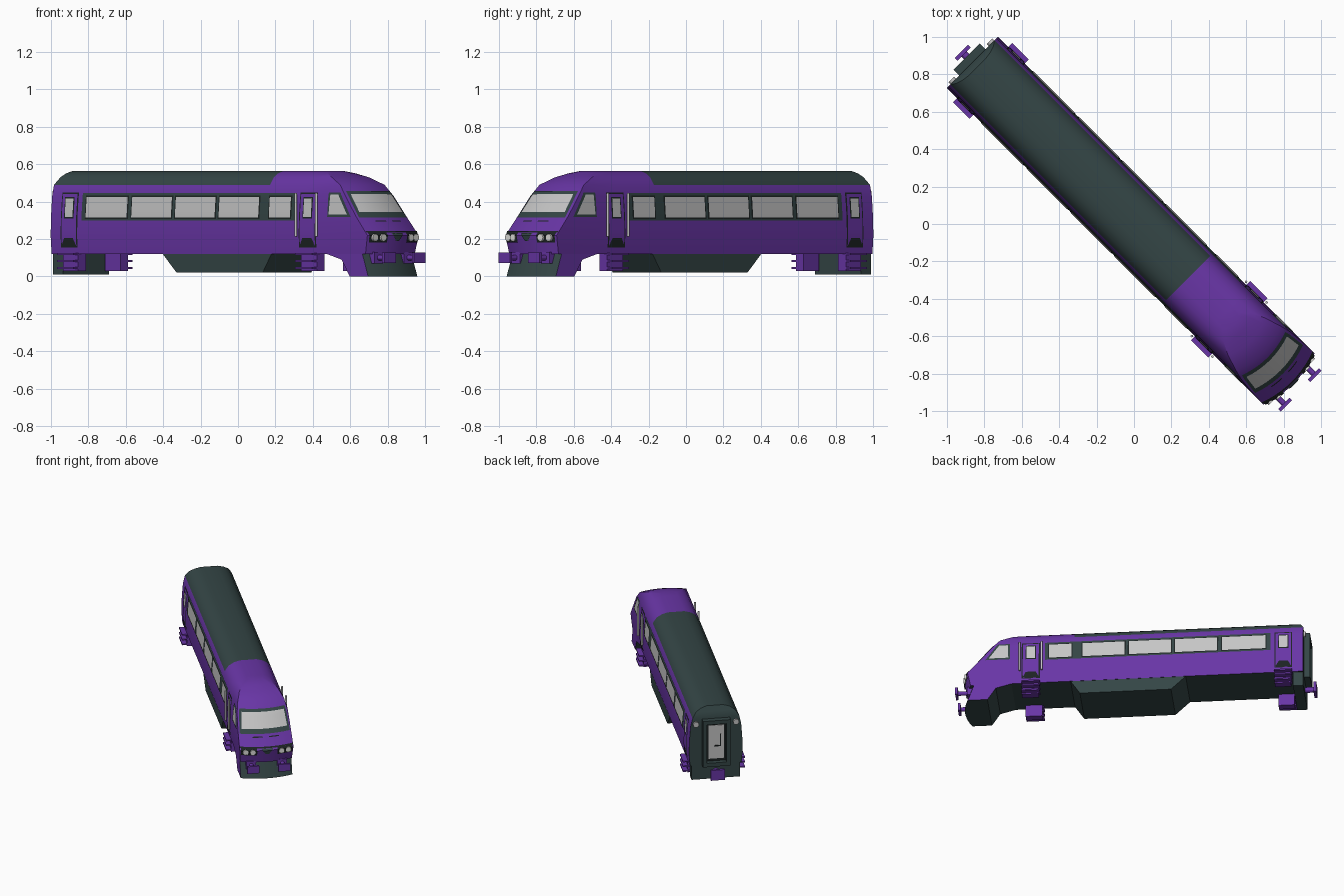
import bpy, bmesh, math
from mathutils import Matrix

cube = bpy.data.objects.get("Cube")
if cube:
    bpy.data.objects.remove(cube)


def material(name, rgb):
    m = bpy.data.materials.new(name)
    m.use_nodes = True
    m.diffuse_color = (*rgb, 1)
    m.node_tree.nodes["Principled BSDF"].inputs["Base Color"].default_value = (*rgb, 1)
    return m


PURPLE = material("purple paint", (0.14, 0.036, 0.38))
DARK = material("dark green grey", (0.034, 0.06, 0.06))
BLACK = material("black trim", (0.012, 0.017, 0.017))
GLASS = material("pale grey glass", (0.56, 0.56, 0.56))
LAMP = material("lamp white", (0.75, 0.75, 0.72))

# Body outline per height: z, half width, nose position
ROWS = [(0.12, 0.186, 1.15), (0.22, 0.194, 1.172), (0.33, 0.19, 1.075),
        (0.43, 0.182, 0.995), (0.49, 0.168, 0.94), (0.53, 0.14, 0.85),
        (0.552, 0.105, 0.78), (0.565, 0.06, 0.73)]
BULGE = 0.035
REAR = -1.223
ROOF_SPLIT = 0.41
COLS = [i / 5 - 1 for i in range(11)]


def outline(z):
    for (z0, v0, f0), (z1, v1, f1) in zip(ROWS, ROWS[1:]):
        if z <= z1:
            k = (z - z0) / (z1 - z0)
            return v0 + k * (v1 - v0), f0 + k * (f1 - f0)
    return ROWS[-1][1:]


def finish(name, bm, mats, smooth=False):
    """Turn a bmesh into an object, set diagonally on the ground plane."""
    mesh = bpy.data.meshes.new(name)
    bm.to_mesh(mesh)
    bm.free()
    ob = bpy.data.objects.new(name, mesh)
    for m in mats:
        mesh.materials.append(m)
    ob.rotation_euler.z = -math.pi / 4
    bpy.context.collection.objects.link(ob)
    if smooth:
        bpy.ops.object.select_all(action='DESELECT')
        ob.select_set(True)
        bpy.context.view_layer.objects.active = ob
        bpy.ops.object.shade_smooth_by_angle(angle=math.radians(28))
    return ob


def box(name, mat, x, y, z):
    """Box from three (low, high) ranges."""
    bm = bmesh.new()
    bmesh.ops.create_cube(bm, size=1)
    for v in bm.verts:
        v.co = [(r[0] + r[1]) / 2 + c * (r[1] - r[0]) for r, c in zip((x, y, z), v.co)]
    return finish(name, bm, [mat])


def rod(name, mat, centre, radius, depth, axis='Z'):
    bm = bmesh.new()
    rot = Matrix.Rotation(math.pi / 2, 4, 'Y') if axis == 'X' else Matrix()
    bmesh.ops.create_cone(bm, cap_ends=True, segments=12, radius1=radius, radius2=radius,
                          depth=depth, matrix=Matrix.Translation(centre) @ rot)
    return finish(name, bm, [mat], True)


def patch(name, mat, where, low, high, z0, z1, off):
    """Thin plate lying on a body surface; low/high are its extents at z0/z1."""
    bm = bmesh.new()
    n = 10
    grid = []
    for j in range(n + 1):
        k = j / n
        a, b = [p + k * (q - p) for p, q in zip(low, high)]
        z = z0 + k * (z1 - z0)
        grid.append([bm.verts.new(where(a + (b - a) * i / n, z, off)) for i in range(n + 1)])
    for r0, r1 in zip(grid, grid[1:]):
        for i in range(n):
            bm.faces.new((r0[i], r0[i + 1], r1[i + 1], r1[i]))
    if where is not nose:
        bm.normal_update()
        if bm.faces[:][0].normal.y * grid[0][0].co.y < 0:
            bmesh.ops.reverse_faces(bm, faces=bm.faces[:])
    return finish(name, bm, [mat], True)


def nose(t, z, off):
    v, f = outline(z)
    return f + BULGE * (1 - t * t) + off * 1.4, t * v, z


def flank(side):
    return lambda u, z, off: (u, side * (outline(z)[0] + off), z)


# Body shell: stacked loops running round the sides, nose and tail
bm = bmesh.new()
loops = []
for z, v, f in ROWS:
    rear = REAR + max(0, z - 0.49) * 0.5
    left = [(u, -v, z) for u in (rear, ROOF_SPLIT, 0.68)]
    right = [(u, -y, h) for u, y, h in reversed(left)]
    loops.append([bm.verts.new(p) for p in left + [nose(t, z, 0) for t in COLS] + right])
n = len(loops[0])
for a, b in zip(loops, loops[1:]):
    for i in range(n):
        j = (i + 1) % n
        bm.faces.new((a[i], a[j], b[j], b[i]))
top = loops[-1]
bm.faces.new((top[0], top[1], top[n - 2], top[n - 1]))
bm.faces.new(top[1:n - 1])
bm.faces.new(loops[0][::-1])
bmesh.ops.recalc_face_normals(bm, faces=bm.faces[:])
for f in bm.faces:
    c = f.calc_center_median()
    roof = c.z > 0.49 and c.x < ROOF_SPLIT
    f.material_index = int(roof or f.normal.x < -0.6 or f.normal.z < -0.9)
finish("body_shell", bm, [PURPLE, DARK], True)

# Nose skirt with purple cheeks and a dark front
bm = bmesh.new()
rings = []
for t in COLS:
    b = BULGE * (1 - t * t)
    rings.append([bm.verts.new((u, t * 0.186, z)) for u, z in (
        (0.84, 0.125), (0.97, 0.09), (1.03, 0), (1.17 + b, 0), (1.125 + b, 0.125))])
for a, b in zip(rings, rings[1:]):
    for i in range(5):
        j = (i + 1) % 5
        bm.faces.new((a[i], a[j], b[j], b[i])).material_index = 1
bm.faces.new(rings[0])
bm.faces.new(rings[-1][::-1])
bmesh.ops.recalc_face_normals(bm, faces=bm.faces[:])
finish("nose_skirt", bm, [PURPLE, DARK], True)

# Equipment case under the floor, with sloping ends
case = box("underfloor_case", DARK, (-0.39, 0.44), (-0.184, 0.184), (0.02, 0.125))
for v in case.data.vertices:
    if v.co.z < 0.1:
        v.co.x = -0.28 if v.co.x < 0 else 0.37
box("rear_skirt", DARK, (REAR, -1.15), (-0.175, 0.175), (0.01, 0.125))

# Sides
WINDOWS = [(-0.955, -0.645), (-0.61, -0.31), (-0.28, 0.02), (0.05, 0.35), (0.43, 0.59)]
DOORS = [("rear", -1.145, -1.02), ("front", 0.655, 0.785)]
for side, label in ((1, "left"), (-1, "right")):
    wall = flank(side)

    def plate(name, mat, a, b, z0, z1, off):
        patch(f"{label}_{name}", mat, wall, (a, b), (a, b), z0, z1, off)

    plate("window_band", DARK, -0.99, 0.62, 0.3, 0.447, 0.003)
    for i, (a, b) in enumerate(WINDOWS):
        plate(f"window_frame_{i}", BLACK, a - 0.008, b + 0.008, 0.308, 0.433, 0.005)
        plate(f"window_{i}", GLASS, a, b, 0.315, 0.426, 0.007)
    patch(f"{label}_cab_window_frame", DARK, wall, (0.868, 1.045), (0.868, 0.955),
          0.318, 0.45, 0.003)
    patch(f"{label}_cab_window", GLASS, wall, (0.88, 1.02), (0.885, 0.945), 0.33, 0.438, 0.006)
    for where, a, b in DOORS:
        plate(f"{where}_door_gap", BLACK, a, b, 0.155, 0.448, 0.003)
        plate(f"{where}_door", PURPLE, a + 0.008, b - 0.008, 0.16, 0.44, 0.005)
        m = (a + b) / 2
        plate(f"{where}_door_window_frame", BLACK, m - 0.036, m + 0.036, 0.31, 0.425, 0.006)
        plate(f"{where}_door_window", GLASS, m - 0.029, m + 0.029, 0.318, 0.417, 0.008)
        patch(f"{label}_{where}_foothold", BLACK, wall, (a + 0.005, b - 0.005),
              (a + 0.03, b - 0.03), 0.16, 0.205, 0.007)
        # Boarding steps below each door
        lo, hi = sorted((side * 0.13, side * 0.188))
        box(f"{label}_{where}_step_box", PURPLE, (a + 0.01, b), (lo, hi), (0.03, 0.122))
        lo, hi = sorted((side * 0.15, side * 0.224))
        for i, z in enumerate((0.04, 0.078, 0.115)):
            box(f"{label}_{where}_tread_{i}", PURPLE, (a, b), (lo, hi), (z, z + 0.01))
    # Grab rails beside the front door
    for i, u in enumerate((0.642, 0.798)):
        rod(f"{label}_grab_rail_{i}", GLASS, (u, side * 0.205, 0.33), 0.007, 0.23)

    # Nose lamps, buffers and tail lamp on this side
    y = side * 0.112
    patch(f"{label}_lamp_panel", BLACK, nose, sorted((side * 0.38, side * 0.96)),
          sorted((side * 0.38, side * 0.96)), 0.182, 0.234, 0.004)
    for i, t in enumerate((0.54, 0.8)):
        c = nose(side * t, 0.208, 0.004)
        rod(f"{label}_headlamp_{i}", LAMP, c, 0.02, 0.014, 'X')
    box(f"{label}_buffer_base", PURPLE, (1.1, 1.18), (y - 0.035, y + 0.035), (0.07, 0.13))
    rod(f"{label}_buffer_shaft", PURPLE, (1.2, y, 0.1), 0.015, 0.12, 'X')
    box(f"{label}_buffer_plate", PURPLE, (1.245, 1.263), (y - 0.043, y + 0.043), (0.072, 0.128))
    rod(f"{label}_tail_lamp", GLASS, (REAR - 0.005, side * 0.145, 0.445), 0.021, 0.02, 'X')
    patch(f"{label}_hood_line", BLACK, nose, sorted((side * 0.12, side * 0.5)),
          sorted((side * 0.12, side * 0.5)), 0.294, 0.3, 0.003)

# Windscreen and nose trim
patch("windscreen_surround", DARK, nose, (-0.95, 0.95), (-0.93, 0.93), 0.315, 0.458, 0.004)
patch("windscreen", GLASS, nose, (-0.87, 0.87), (-0.85, 0.85), 0.345, 0.442, 0.007)
patch("nose_band", BLACK, nose, (-1, 1), (-1, 1), 0.234, 0.243, 0.004)
patch("nose_badge_plate", DARK, nose, (-0.06, 0.06), (-0.22, 0.22), 0.19, 0.232, 0.004)

# Rear gangway, end door and coupler
for y in (-0.085, 0.085):
    box("gangway_post", DARK, (-1.265, REAR), (y - 0.015, y + 0.015), (0.12, 0.48))
box("gangway_header", DARK, (-1.265, REAR), (-0.1, 0.1), (0.45, 0.48))
box("gangway_sill", DARK, (-1.265, REAR), (-0.1, 0.1), (0.12, 0.15))
box("end_door_frame", BLACK, (-1.229, REAR), (-0.07, 0.07), (0.15, 0.45))
box("end_door", GLASS, (-1.234, REAR), (-0.055, 0.055), (0.17, 0.43))
box("end_door_handle", BLACK, (-1.238, REAR), (-0.035, -0.028), (0.27, 0.36))
box("end_door_latch", BLACK, (-1.238, REAR), (-0.035, 0.01), (0.265, 0.273))
rod("coupler_shaft", PURPLE, (-1.25, 0, 0.07), 0.02, 0.1, 'X')
box("coupler_plate", PURPLE, (-1.305, -1.285), (-0.05, 0.05), (0.03, 0.11))
